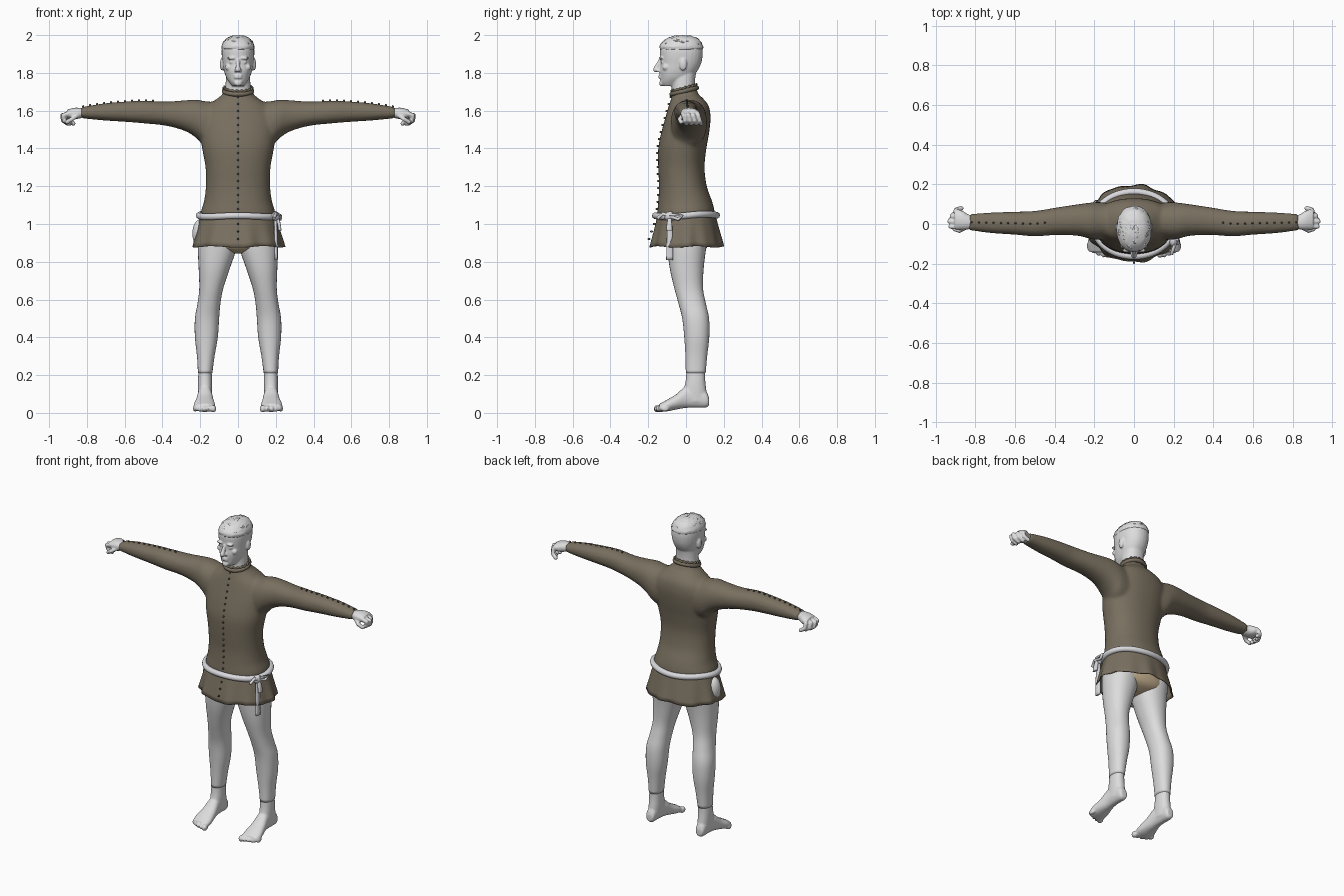
import bpy, bmesh, math, random
from mathutils import Vector, Matrix

if "Cube" in bpy.data.objects:
    bpy.data.objects.remove(bpy.data.objects["Cube"])

random.seed(3)


def mat(name, r, g, b):
    m = bpy.data.materials.new(name)
    m.diffuse_color = (r, g, b, 1)
    m.use_nodes = True
    m.node_tree.nodes["Principled BSDF"].inputs["Base Color"].default_value = m.diffuse_color
    return m


SKIN = mat("pale_grey", 0.72, 0.72, 0.72)
CLOTH = mat("brown_cloth", 0.19, 0.16, 0.115)
BELT = mat("belt_grey", 0.70, 0.69, 0.72)
TAN = mat("tan_linen", 0.62, 0.48, 0.30)
DARK = mat("dark_button", 0.10, 0.09, 0.08)


def resample(sec, k=4):
    """Smooth curve through the sections."""
    out = []
    for i in range(len(sec) - 1):
        a, b, c, d = sec[max(i - 1, 0)], sec[i], sec[i + 1], sec[min(i + 2, len(sec) - 1)]
        for j in range(k):
            t = j / k
            out.append([q + 0.5 * t * (r - p + t * (2 * p - 5 * q + 4 * r - s + t * (3 * (q - r) + s - p)))
                        for p, q, r, s in zip(a, b, c, d)])
    return out + [list(sec[-1])]


def loft(bm, axis, sec, n=28, power=2.2, k=4, sx=1, jitter=0):
    """Closed loft; each section is (t, a0, a1, b0, b1) across the chosen axis."""
    rings = []
    for t, a0, a1, b0, b1 in resample(sec, k):
        ring = []
        for j in range(n):
            w = 2 * math.pi * j / n
            c, s = math.cos(w), math.sin(w)
            a = (a0 + a1) / 2 + (a1 - a0) / 2 * math.copysign(abs(c) ** (2 / power), c)
            b = (b0 + b1) / 2 + (b1 - b0) / 2 * math.copysign(abs(s) ** (2 / power), s)
            p = {"x": (t, a, b), "y": (a, t, b), "z": (a, b, t)}[axis]
            off = [random.uniform(-jitter, jitter) for _ in range(3)]
            ring.append(bm.verts.new((p[0] * sx + off[0], p[1] + off[1], p[2] + off[2])))
        rings.append(ring)
    for r0, r1 in zip(rings, rings[1:]):
        for j in range(n):
            bm.faces.new((r0[j], r0[(j + 1) % n], r1[(j + 1) % n], r1[j]))
    bm.faces.new(rings[0])
    bm.faces.new(rings[-1])


def ball(bm, p, r, seg=10):
    r = r if isinstance(r, tuple) else (r, r, r)
    bmesh.ops.create_uvsphere(bm, u_segments=seg, v_segments=max(seg - 3, 4), radius=1,
                              matrix=Matrix.Translation(p) @ Matrix.Diagonal((*r, 1)))


def chain(bm, pts, r):
    """Finger made of overlapping balls along a path."""
    for a, b in zip(pts, pts[1:]):
        for j in range(5):
            ball(bm, Vector(a).lerp(Vector(b), j / 4), r)


def finish(name, bm, material, voxel=0, smooth=4, mirror=False):
    bmesh.ops.recalc_face_normals(bm, faces=bm.faces)
    me = bpy.data.meshes.new(name)
    bm.to_mesh(me)
    bm.free()
    me.materials.append(material)
    for p in me.polygons:
        p.use_smooth = True
    ob = bpy.data.objects.new(name, me)
    bpy.context.collection.objects.link(ob)
    if voxel:
        m = ob.modifiers.new("blend", 'REMESH')
        m.mode, m.voxel_size, m.use_smooth_shade = 'VOXEL', voxel, True
        s = ob.modifiers.new("soften", 'SMOOTH')
        s.factor, s.iterations = 0.5, smooth
    if mirror:
        ob.modifiers.new("mirror", 'MIRROR')
    return ob


def tube(name, pts, r, material, cyclic=False):
    cu = bpy.data.curves.new(name, 'CURVE')
    cu.dimensions, cu.bevel_depth, cu.bevel_resolution, cu.use_fill_caps = '3D', r, 3, True
    sp = cu.splines.new('POLY')
    sp.points.add(len(pts) - 1)
    for q, p in zip(sp.points, pts):
        q.co = (*p, 1)
    sp.use_cyclic_u = cyclic
    cu.materials.append(material)
    ob = bpy.data.objects.new(name, cu)
    bpy.context.collection.objects.link(ob)
    bpy.ops.object.select_all(action='DESELECT')
    ob.select_set(True)
    bpy.context.view_layer.objects.active = ob
    bpy.ops.object.convert(target='MESH')


# Tunic: torso and both sleeves blended together
torso = [(z, -w, w, f, b) for z, w, f, b in (
    (1.0, .195, -.15, .15), (1.06, .197, -.152, .152), (1.12, .18, -.147, .138), (1.2, .17, -.143, .11),
    (1.3, .172, -.147, .098), (1.4, .19, -.147, .108), (1.48, .2, -.132, .122), (1.56, .2, -.11, .13),
    (1.62, .17, -.093, .122), (1.66, .115, -.08, .095), (1.69, .08, -.072, .064), (1.71, .078, -.072, .06))]
sleeve = [(.06, -.07, .10, 1.40, 1.64), (.17, -.08, .11, 1.41, 1.65), (.22, -.075, .108, 1.455, 1.658),
          (.28, -.06, .1, 1.492, 1.655), (.38, -.055, .085, 1.52, 1.648), (.5, -.062, .066, 1.533, 1.652),
          (.6, -.054, .062, 1.541, 1.648), (.72, -.046, .058, 1.549, 1.637), (.83, -.032, .05, 1.56, 1.618)]
bm = bmesh.new()
loft(bm, "z", torso, n=40)
for s in (1, -1):
    loft(bm, "x", sleeve, sx=s)
finish("tunic", bm, CLOTH, voxel=.01)

# Skirt of the tunic with soft folds
bm = bmesh.new()
rows, n = 7, 96
grid = []
for i in range(rows + 1):
    t = i / rows
    row = []
    for j in range(n):
        w = 2 * math.pi * j / n
        k = 1 + t * (.022 * math.cos(9 * w) + .016 * math.sin(14 * w + 1))
        row.append(bm.verts.new(((.198 + .045 * t) * k * math.cos(w), .003 + (.153 + .042 * t) * k * math.sin(w),
                                 1.05 - .17 * t + .004 * t * math.sin(5 * w))))
    grid.append(row)
for r0, r1 in zip(grid, grid[1:]):
    for j in range(n):
        bm.faces.new((r0[j], r1[j], r1[(j + 1) % n], r0[(j + 1) % n]))
skirt = finish("tunic_skirt", bm, CLOTH)
sol = skirt.modifiers.new("thickness", 'SOLIDIFY')
sol.thickness = .005

# Buttons down the front and along the sleeves
bm = bmesh.new()
front = resample(torso, 12)
for i in range(17):
    z = 1.08 + .037 * i
    y = min(front, key=lambda q: abs(q[0] - z))[3]
    ball(bm, (0, y - .002, z), (.005, .008, .006), 8)
for i in range(3):
    ball(bm, (0, -.168 - .014 * i, 1.0 - .04 * i), (.005, .008, .006), 8)
top = resample(sleeve, 12)
for s in (1, -1):
    for i in range(11):
        x = .45 + .037 * i
        q = min(top, key=lambda q: abs(q[0] - x))
        ball(bm, (s * x, (q[1] + q[2]) / 2, q[4] + .001), (.006, .005, .008), 8)
finish("buttons", bm, DARK)

# Collar with a small ruffled edge
def collar_ring(ry, rx, dz, ripple):
    return [((rx + ripple * math.cos(18 * w)) * math.cos(w), -.01 + ry * math.sin(w),
             1.712 + dz + .017 * math.sin(w) + ripple * math.sin(18 * w))
            for w in (2 * math.pi * i / 90 for i in range(90))]


tube("collar", collar_ring(.067, .074, -.008, 0), .012, CLOTH, True)
tube("collar_ruffle", collar_ring(.066, .074, .008, .003), .006, CLOTH, True)

# Belt with knot, loop and hanging end
tube("belt", [(.205 * math.cos(w), .162 * math.sin(w), 1.045 + .004 * math.sin(3 * w) + .005 * math.sin(w))
              for w in (2 * math.pi * i / 72 for i in range(72))], .018, BELT, True)
bm = bmesh.new()
ball(bm, (.198, -.085, 1.04), (.022, .03, .026), 14)
loft(bm, "z", [(.81, .194, .21, -.105, -.068), (.92, .192, .21, -.102, -.07), (1.04, .19, .206, -.098, -.075)], n=12, power=4)
loft(bm, "z", [(.965, .213, .23, -.105, -.072), (1.0, .208, .226, -.102, -.074), (1.04, .195, .215, -.095, -.078)], n=12, power=4)
finish("belt_knot", bm, BELT)
tube("belt_loops", [(.19, -.15, 1.03), (.2, -.12, 1.055), (.212, -.085, 1.04), (.222, -.04, 1.025),
                    (.225, -.02, 1.045), (.215, -.085, 1.05)], .009, BELT)

# Legs
bm = bmesh.new()
loft(bm, "z", [(1.02, .03, .19, -.1, .12), (.93, .012, .208, -.102, .118), (.86, .012, .212, -.098, .105),
               (.76, .045, .208, -.085, .093), (.66, .078, .205, -.062, .09), (.58, .093, .214, -.04, .105),
               (.5, .1, .228, -.02, .122), (.4, .107, .228, -.009, .123), (.3, .124, .217, -.003, .112),
               (.21, .136, .212, -.001, .104)], n=32)
finish("leg", bm, SKIN, mirror=True)
bm = bmesh.new()
ball(bm, (-.2, .005, .95), (.042, .045, .075), 18)
finish("hip_bulge", bm, SKIN)

# Linen briefs under the skirt
bm = bmesh.new()
loft(bm, "z", [(.845, -.03, .03, -.04, .05), (.865, -.13, .13, -.085, .1), (.9, -.2, .2, -.107, .124),
               (.96, -.205, .205, -.11, .128), (1.03, -.18, .18, -.11, .12)], n=32)
finish("briefs", bm, TAN)

# Feet with ankles and toes
bm = bmesh.new()
loft(bm, "z", [(.22, .139, .209, .002, .101), (.17, .137, .212, -.002, .102), (.12, .137, .212, -.012, .108), (.06, .14, .21, -.02, .115)])
loft(bm, "y", [(.122, .155, .197, .04, .08), (.105, .146, .206, .028, .115), (.05, .142, .21, .028, .14),
               (0, .136, .214, .026, .142), (-.05, .128, .224, .018, .1), (-.1, .12, .235, .008, .07),
               (-.14, .122, .228, .005, .048)])
for i in range(5):
    x, y = .131 + .024 * i, -.15 + .004 * i * i * .6
    ball(bm, (x, y, .022), (.017 if i == 0 else .012, .022, .02 if i == 0 else .016), 12)
finish("foot", bm, SKIN, voxel=.006, smooth=3, mirror=True)

# Hands with curled fingers
bm = bmesh.new()
loft(bm, "x", [(.81, -.022, .04, 1.568, 1.61), (.84, -.028, .05, 1.558, 1.615), (.87, -.03, .068, 1.555, 1.615),
               (.905, -.026, .068, 1.56, 1.605)], n=20)
for i, reach in enumerate((.925, .93, .918, .9)):
    y = -.017 + .026 * i
    chain(bm, [(.885, y, 1.588), (reach, y + .004, 1.575), (reach - .004, y + .012, 1.548),
               (reach - .028, y + .018, 1.532)], .0125)
chain(bm, [(.85, -.018, 1.575), (.88, -.034, 1.555), (.905, -.026, 1.54)], .012)
finish("hand", bm, SKIN, voxel=.005, smooth=2, mirror=True)

# Head, neck and facial features
bm = bmesh.new()
loft(bm, "z", [(z, -w, w, f, b) for z, w, f, b in (
    (1.73, .03, -.122, -.04), (1.75, .046, -.134, 0), (1.775, .062, -.136, .03), (1.81, .074, -.14, .06),
    (1.85, .081, -.136, .08), (1.89, .086, -.138, .088), (1.925, .086, -.138, .088), (1.955, .078, -.126, .08),
    (1.98, .058, -.098, .06), (1.993, .028, -.06, .02))])
loft(bm, "z", [(1.66, -.076, .076, -.075, .06), (1.72, -.067, .067, -.076, .048), (1.78, -.064, .064, -.075, .05),
               (1.83, -.06, .06, -.06, .06)])
for k in range(6):
    t = k / 5
    ball(bm, (0, -.138 - .022 * t, 1.865 - .047 * t), .009 + .006 * t)
ball(bm, (0, -.13, 1.745), (.022, .012, .016))
for z in (1.787, 1.775):
    ball(bm, (0, -.137, z), (.024, .009, .006))
for s in (1, -1):
    ball(bm, (s * .013, -.146, 1.812), (.008, .01, .008))
    ball(bm, (s * .035, -.133, 1.878), (.024, .012, .007))
    ball(bm, (s * .033, -.126, 1.857), (.014, .009, .008))
    ball(bm, (s * .05, -.108, 1.83), (.02, .018, .018))
    ball(bm, (s * .085, -.015, 1.845), (.011, .02, .033), 14)
finish("head", bm, SKIN, voxel=.005, smooth=2)

# Short tousled hair
bm = bmesh.new()
loft(bm, "z", [(z, -w, w, f, b) for z, w, f, b in (
    (1.925, .086, -.137, .088), (1.94, .088, -.14, .09), (1.962, .078, -.127, .08), (1.983, .06, -.1, .062),
    (1.997, .03, -.06, .025))], n=36, k=3, jitter=.002)
for i in range(60):
    w, u = random.uniform(0, 2 * math.pi), random.uniform(.1, .95)
    p = (.082 * u * math.cos(w), -.025 + .108 * u * math.sin(w), 1.93 + .064 * math.sqrt(1 - u * u))
    ball(bm, p, (.012, .014, .006), 7)
finish("hair", bm, SKIN)
